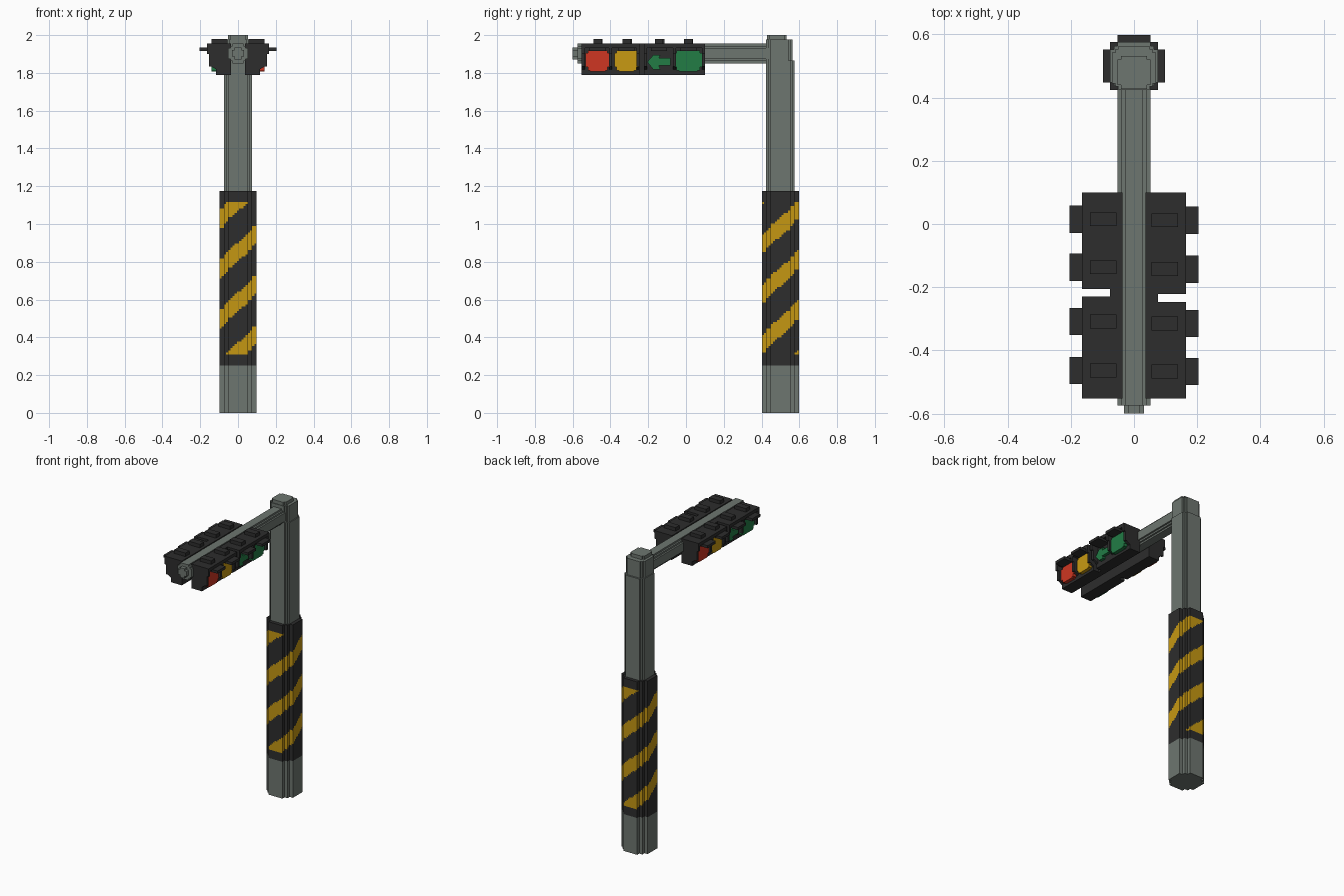
import bpy, bmesh, math
from mathutils import Matrix, Vector

if "Cube" in bpy.data.objects:
    bpy.data.objects.remove(bpy.data.objects["Cube"])

V = 0.0116          # block size of the stepped style
POLE_Y = 0.5        # pole axis
ARM_Z = 1.903       # arm axis
HEAD_Y = -0.226     # middle of the signal heads


def material(name, rgb):
    m = bpy.data.materials.new(name)
    m.use_nodes = True
    m.diffuse_color = (*rgb, 1)
    m.node_tree.nodes["Principled BSDF"].inputs["Base Color"].default_value = (*rgb, 1)
    return m


GREY = material("grey green metal", (0.155, 0.18, 0.16))
BLACK = material("black", (0.026, 0.026, 0.026))
STRIPE = material("stripe yellow", (0.56, 0.31, 0.006))
RED = material("lamp red", (0.62, 0.037, 0.016))
AMBER = material("lamp amber", (0.58, 0.32, 0.006))
GREEN = material("lamp green", (0.016, 0.2, 0.06))


def finish(bm, name, mats, turned=False):
    bmesh.ops.recalc_face_normals(bm, faces=bm.faces)
    if turned:      # half turn about the middle of the heads
        c = Vector((0, HEAD_Y, 0))
        bmesh.ops.transform(bm, verts=bm.verts, matrix=Matrix.Translation(c)
                            @ Matrix.Rotation(math.pi, 4, 'Z') @ Matrix.Translation(-c))
    me = bpy.data.meshes.new(name)
    bm.to_mesh(me)
    bm.free()
    for m in mats:
        me.materials.append(m)
    ob = bpy.data.objects.new(name, me)
    bpy.context.collection.objects.link(ob)
    return ob


def add_prism(bm, pts, axis, lo, hi):
    place = {'x': lambda a, b, t: (t, a, b),
             'y': lambda a, b, t: (a, t, b),
             'z': lambda a, b, t: (a, b, t)}[axis]
    rings = [[bm.verts.new(place(a, b, t)) for a, b in pts] for t in (lo, hi)]
    n = len(pts)
    for ring in rings:
        bm.faces.new(ring)
    for i in range(n):
        j = (i + 1) % n
        bm.faces.new((rings[0][i], rings[0][j], rings[1][j], rings[1][i]))


def add_box(bm, x, y, z):
    add_prism(bm, [(x[0], y[0]), (x[1], y[0]), (x[1], y[1]), (x[0], y[1])], 'z', *z)


def prism(name, pts, axis, lo, hi, mat, turned=False):
    bm = bmesh.new()
    add_prism(bm, pts, axis, lo, hi)
    return finish(bm, name, [mat], turned)


def stepped(steps, ca=0.0, cb=0.0, sa=1.0, sb=1.0):
    """Blocky octagon outline from the steps of one quadrant, in blocks."""
    quad = []
    for i, (a, b) in enumerate(steps):
        quad.append((a, b))
        if i + 1 < len(steps):
            quad.append((steps[i + 1][0], b))
    pts = []
    for _ in range(4):
        pts += quad
        quad = [(-b, a) for a, b in quad]
    return [(ca + a * V * sa, cb + b * V * sb) for a, b in pts]


# Pole
WIDE = stepped([(8.5, 4.5), (6.5, 6.5), (4.5, 8.5)], 0, POLE_Y)
SLIM = [(6.5, 4.5), (5.5, 5.5), (4.5, 6.5)]
prism("pole_base", WIDE, 'z', 0, 0.25, GREY)
prism("pole_upper", stepped(SLIM, 0, POLE_Y), 'z', 1.17, 1.865, GREY)
prism("pole_head", stepped(SLIM, 0, 0.494, 0.93, 0.93), 'z', 1.865, 1.977, GREY)
prism("pole_cap", stepped([(4.5, 3.5), (3.5, 4.5)], 0, 0.48), 'z', 1.977, 2.0, GREY)

# Warning sleeve: block grid, striped by a two-start spiral rule
Z0, Z1 = 0.25, 1.175
outline = []
for i, (a, b) in enumerate(WIDE):
    c, d = WIDE[(i + 1) % len(WIDE)]
    n = max(1, round(math.hypot(c - a, d - b) / V))
    outline += [(a + (c - a) * k / n, b + (d - b) * k / n) for k in range(n)]
rows = round((Z1 - Z0) / V)
bm = bmesh.new()
rings = [[bm.verts.new((a, b, Z0 + (Z1 - Z0) * r / rows)) for a, b in outline]
         for r in range(rows + 1)]
bm.faces.new(rings[0])
bm.faces.new(rings[-1])
for lower, upper in zip(rings, rings[1:]):
    for i in range(len(outline)):
        j = (i + 1) % len(outline)
        f = bm.faces.new((lower[i], lower[j], upper[j], upper[i]))
        p = f.calc_center_median()
        turn = math.atan2(p.x, POLE_Y - p.y) / math.tau
        phase = (p.z - 0.853 - 0.53 * turn + 0.1325) % 0.265 - 0.1325
        f.material_index = int(abs(phase) < 0.05 and 0.305 < p.z < 1.112)
finish(bm, "warning_sleeve", [BLACK, STRIPE])

# Arm with a stepped tip
prism("arm", stepped([(4.5, 2.5), (3.5, 3.5), (2.5, 4.5)], 0, ARM_Z), 'y', -0.575, 0.45, GREY)
prism("arm_tip", stepped([(2.75, 1.5), (1.5, 2.75)], 0, ARM_Z), 'y', -0.6, -0.575, GREY)

# Signal heads: the second is the first given a half turn
LAMPS = [("red", -0.467, RED, 0.064), ("amber", -0.315, AMBER, 0.064),
         ("arrow", -0.143, GREEN, 0), ("green", 0.012, GREEN, 0.073)]
ARROW = [(-0.062, 1.858), (-0.03, 1.895), (0.008, 1.895), (0.0, 1.878), (0.062, 1.878),
         (0.062, 1.838), (0.0, 1.838), (0.008, 1.818), (-0.03, 1.818)]

for side, turned in (("left", False), ("right", True)):
    bm = bmesh.new()
    add_box(bm, (0.036, 0.076), (-0.552, 0.1), (1.79, 1.955))        # spine
    for lo, hi in ((-0.552, -0.247), (-0.222, 0.1)):
        add_box(bm, (0.07, 0.116), (lo, hi), (1.79, 1.955))          # case
        add_box(bm, (0.07, 0.165), (lo, hi), (1.932, 1.955))         # roof
        mid = (lo + hi) / 2
        for y in (lo + 0.008, mid, hi - 0.008):                      # cheeks
            add_prism(bm, [(0.11, 1.815), (0.142, 1.835), (0.154, 1.835), (0.154, 1.9),
                           (0.165, 1.9), (0.165, 1.935), (0.11, 1.935)], 'y', y - 0.008, y + 0.008)
    finish(bm, side + "_signal_case", [BLACK], turned)

    bm = bmesh.new()
    for _, y, _, _ in LAMPS:
        add_box(bm, (0.11, 0.204), (y - 0.043, y + 0.043), (1.917, 1.935))   # brim
        add_box(bm, (0.055, 0.14), (y - 0.022, y + 0.022), (1.95, 1.979))    # top lug
    finish(bm, side + "_visors", [BLACK], turned)

    for label, y, mat, w in LAMPS:
        if label == "arrow":
            prism(side + "_arrow_lamp", [(y + a, z) for a, z in ARROW],
                  'x', 0.11, 0.136, mat, turned)
            continue
        # lamp with stepped lower corners
        z0, z1, s = 1.807, 1.918, 0.012
        half = [(w - 2 * s, z0), (w - 2 * s, z0 + s / 2), (w - s, z0 + s / 2),
                (w - s, z0 + 2 * s), (w, z0 + 2 * s), (w, z1 - s), (w - s, z1 - s), (w - s, z1)]
        pts = [(y + a, z) for a, z in half] + [(y - a, z) for a, z in reversed(half)]
        prism(f"{side}_{label}_lamp", pts, 'x', 0.11, 0.14, mat, turned)
